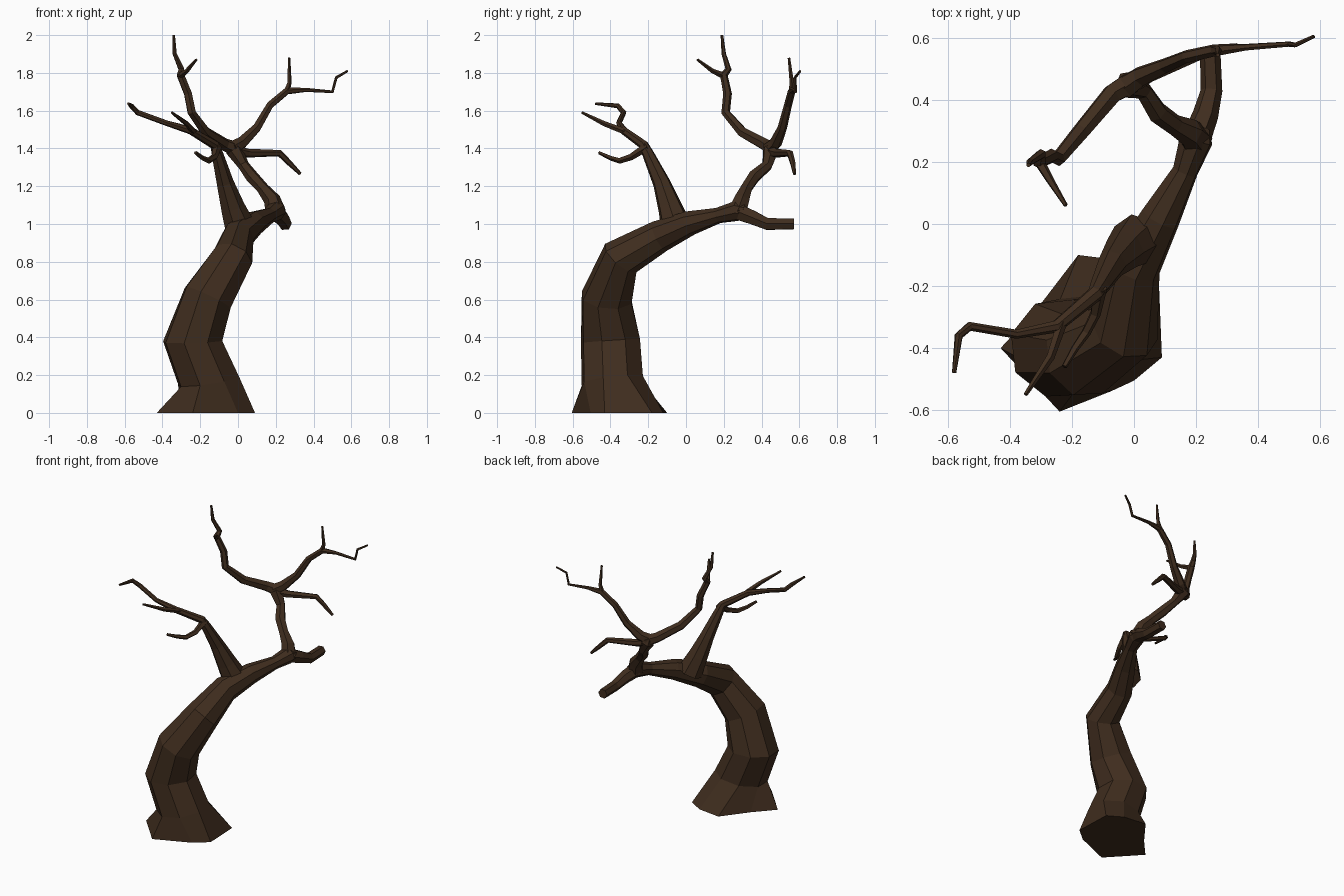
import bpy, bmesh, math
from mathutils import Vector

bark = bpy.data.materials.new("bark")
bark.diffuse_color = (0.05, 0.026, 0.013, 1)


def tube(name, path, sides, start=0.0, foot=None):
    """Faceted tapering tube; path holds (x, y, z, radius)."""
    pts = [Vector(p[:3]) for p in path]
    bm = bmesh.new()
    rings, u = [], Vector((1, 0, 0))
    n = len(pts)
    for i, p in enumerate(pts):
        a = (p - pts[i - 1]).normalized() if i else Vector()
        b = (pts[i + 1] - p).normalized() if i < n - 1 else Vector()
        t = (a + b).normalized()
        u = u - t * u.dot(t)
        if u.length < 0.15:
            u = t.orthogonal()
        u.normalize()
        v = t.cross(u)
        ring = []
        for k in range(sides):
            if i == 0 and foot:
                co = Vector((*foot[k], 0))
            else:
                ang = start + 2 * math.pi * k / sides
                co = p + (u * math.cos(ang) + v * math.sin(ang)) * path[i][3]
            ring.append(bm.verts.new(co))
        rings.append(ring)
    for r, s in zip(rings, rings[1:]):
        for k in range(sides):
            j = (k + 1) % sides
            bm.faces.new((r[k], r[j], s[j], s[k]))
    bm.faces.new(rings[0][::-1])
    bm.faces.new(rings[-1])
    bmesh.ops.recalc_face_normals(bm, faces=bm.faces)
    me = bpy.data.meshes.new(name)
    bm.to_mesh(me)
    bm.free()
    me.materials.append(bark)
    ob = bpy.data.objects.new(name, me)
    bpy.context.collection.objects.link(ob)


# Leaning trunk with a flared, irregular foot, running into the main limb
foot = [(-.24, -.605), (0, -.505), (.09, -.43), (.08, -.18),
        (-.02, -.12), (-.18, -.1), (-.31, -.27), (-.43, -.4)]
tube("trunk", [(-.17, -.36, 0, .25), (-.155, -.39, .17, .17), (-.24, -.40, .38, .163),
               (-.16, -.42, .61, .14), (-.03, -.345, .82, .112), (0, -.14, .935, .086),
               (.085, .02, 1.005, .066), (.165, .17, 1.045, .042), (.2, .27, 1.07, .055),
               (.21, .31, 1.065, .04)],
     8, math.radians(-106), foot)

# Broken stub past the limb's fork
tube("stub_branch", [(.19, .25, 1.075, .05), (.23, .35, 1.035, .042),
                     (.25, .43, 1.0, .035), (.245, .57, 1.0, .033)], 6)

# Rising limb and its three branches
tube("rising_limb", [(.2, .27, 1.06, .055), (.18, .295, 1.13, .045), (.13, .32, 1.19, .033),
                     (.075, .36, 1.25, .035), (.03, .43, 1.31, .03),
                     (-.02, .45, 1.39, .045), (-.03, .45, 1.42, .03)], 6)
tube("tall_branch", [(-.01, .455, 1.395, .04), (-.07, .42, 1.42, .034), (-.17, .3, 1.485, .029),
                     (-.245, .21, 1.59, .024), (-.265, .22, 1.69, .023),
                     (-.305, .2, 1.79, .022), (-.3, .225, 1.82, .017), (-.335, .2, 1.9, .012),
                     (-.34, .19, 2.0, .007)], 6)
tube("tall_branch_twig", [(-.305, .2, 1.785, .018), (-.27, .14, 1.81, .013),
                          (-.22, .06, 1.87, .007)], 5)
tube("right_branch", [(-.03, .44, 1.4, .04), (.02, .475, 1.43, .034), (.1, .51, 1.51, .025),
                      (.17, .54, 1.63, .021), (.26, .56, 1.705, .02), (.36, .57, 1.71, .011),
                      (.5, .58, 1.70, .009), (.52, .577, 1.775, .008), (.58, .605, 1.81, .006)], 6)
tube("right_branch_twig", [(.255, .56, 1.695, .018), (.272, .56, 1.75, .012),
                           (.27, .545, 1.88, .007)], 5)
tube("drooping_branch", [(-.03, .44, 1.39, .035), (.05, .48, 1.375, .024), (.22, .55, 1.375, .018),
                         (.27, .565, 1.325, .015), (.33, .575, 1.265, .009)], 6)

# Front limb from the trunk's bend, with its branches
tube("front_limb", [(.01, -.05, .98, .085), (-.03, -.085, 1.09, .066), (-.07, -.13, 1.22, .047),
                    (-.11, -.2, 1.37, .032), (-.125, -.225, 1.42, .026),
                    (-.25, -.33, 1.495, .021), (-.38, -.355, 1.535, .015),
                    (-.53, -.33, 1.59, .015), (-.565, -.36, 1.625, .014),
                    (-.58, -.48, 1.637, .007)], 7)
tube("front_limb_twig", [(-.23, -.31, 1.485, .018), (-.27, -.43, 1.53, .014),
                         (-.35, -.55, 1.59, .007)], 5)
tube("front_low_twig", [(-.11, -.205, 1.41, .024), (-.125, -.29, 1.355, .018),
                        (-.155, -.35, 1.335, .016), (-.19, -.4, 1.35, .013),
                        (-.225, -.46, 1.378, .009)], 5)
